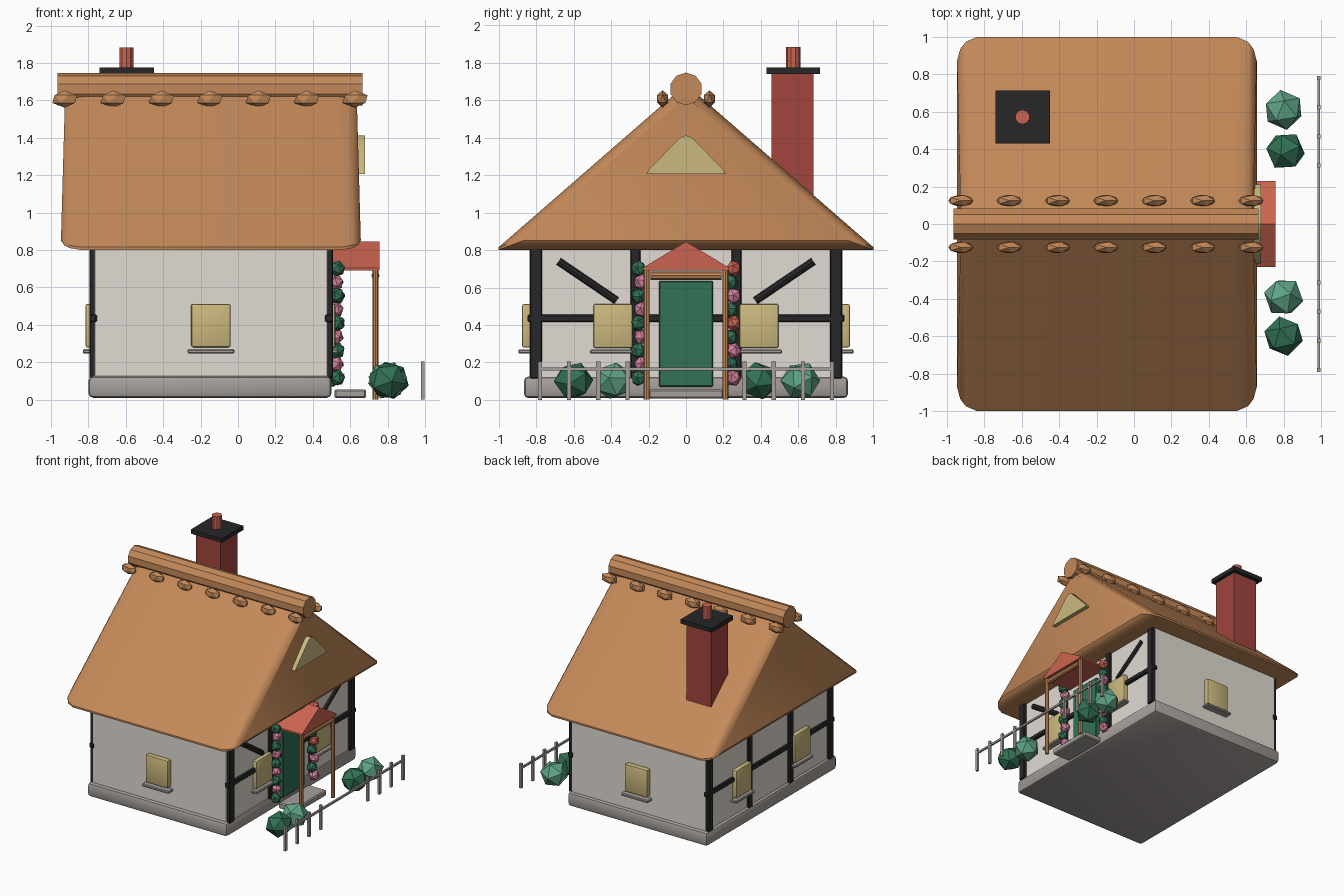
import bpy, bmesh, math, random
from mathutils import Matrix, Vector, Euler

if "Cube" in bpy.data.objects:
    bpy.data.objects.remove(bpy.data.objects["Cube"])

random.seed(4)

COLOURS = {
    "thatch": (.55, .25, .10), "plaster": (.75, .71, .65), "stone": (.38, .35, .33),
    "timber": (.02, .02, .022), "window yellow": (.60, .48, .21), "dark green": (.032, .17, .09),
    "light green": (.115, .38, .24), "brick red": (.36, .06, .048), "coral": (.60, .127, .08),
    "pink": (.68, .22, .35)}
MATS = {}
for key, rgb in COLOURS.items():
    MATS[key] = bpy.data.materials.new(key)
    MATS[key].diffuse_color = (*rgb, 1)


def finish(name, bm, mat, smooth=True):
    bmesh.ops.recalc_face_normals(bm, faces=bm.faces)
    me = bpy.data.meshes.new(name)
    bm.to_mesh(me)
    bm.free()
    if smooth:
        me.shade_smooth()
        me.set_sharp_from_angle(angle=math.radians(32))
    me.materials.append(MATS[mat])
    ob = bpy.data.objects.new(name, me)
    bpy.context.collection.objects.link(ob)
    return ob


def box(name, x, y, z, mat, bevel=0.0, segs=2):
    """Box from (min, max) ranges."""
    bm = bmesh.new()
    size = [b - a for a, b in (x, y, z)]
    mid = [(a + b) / 2 for a, b in (x, y, z)]
    bmesh.ops.create_cube(bm, size=1, matrix=Matrix.Translation(mid) @ Matrix.Diagonal((*size, 1)))
    if bevel:
        bmesh.ops.bevel(bm, geom=bm.edges[:], offset=bevel, segments=segs, affect='EDGES', profile=.5)
    return finish(name, bm, mat)


def rod(name, a, b, r, mat, sides=8):
    """Cylinder between two points."""
    a, b = Vector(a), Vector(b)
    bm = bmesh.new()
    m = Matrix.Translation((a + b) / 2) @ (b - a).to_track_quat('Z', 'Y').to_matrix().to_4x4()
    bmesh.ops.create_cone(bm, cap_ends=True, segments=sides, radius1=r, radius2=r,
                          depth=(b - a).length, matrix=m)
    return finish(name, bm, mat, sides > 8)


def blob(name, pos, size, mat, turn=True):
    """Faceted low-poly lump."""
    bm = bmesh.new()
    rot = Euler([random.uniform(0, 6) for _ in range(3)]).to_matrix().to_4x4() if turn else Matrix()
    m = Matrix.Translation(pos) @ Matrix.Diagonal((*size, 1)) @ rot
    bmesh.ops.create_icosphere(bm, subdivisions=1, radius=1, matrix=m)
    return finish(name, bm, mat, False)


def loft(name, sections, mat):
    """Skin a row of equal-length cross-sections and cap the ends."""
    bm = bmesh.new()
    rows = [[bm.verts.new(p) for p in s] for s in sections]
    n = len(rows[0])
    for r0, r1 in zip(rows, rows[1:]):
        for i in range(n):
            bm.faces.new((r0[i], r0[(i + 1) % n], r1[(i + 1) % n], r1[i]))
    bm.faces.new(rows[0])
    bm.faces.new(rows[-1])
    return finish(name, bm, mat)


# House body
box("plinth", (-.80, .50), (-.865, .865), (.01, .125), "stone", .025)
box("walls", (-.775, .485), (-.835, .835), (.10, .83), "plaster", .01, 1)


# Thatched roof: triangular section shrinking at the rounded gable ends
def roof_section(x, inset):
    y, z0 = 1 - inset * 2.6, .80 + inset
    zt = 1.685 - inset * 1.3
    pts = [(-y, z0), (y, z0), (y, z0 + .015), (0, zt), (-y, z0 + .015)]
    mid = -.145
    return [(mid + (x - mid) * (1 - .035 * (q - .8)), p, q) for p, q in pts]


profile = [(.695, 0), (.755, .01), (.785, .025), (.803, .05)]
loft("thatched_roof",
     [roof_section(-.145 - d, i) for d, i in reversed(profile)] +
     [roof_section(-.145 + d, i) for d, i in profile], "thatch")

# Ridge roll and its knots
rod("ridge_roll", (-.965, 0, 1.66), (.665, 0, 1.66), .087, "thatch", 10)
for side in (-1, 1):
    for i in range(7):
        blob("ridge_knot", (-.926 + i * .2587, side * .125, 1.607), (.075, .034, .046), "thatch", False)

# Chimney
box("chimney_stack", (-.71, -.48), (.455, .68), (1.0, 1.745), "brick red")
box("chimney_cap", (-.74, -.45), (.43, .715), (1.74, 1.775), "timber")
rod("chimney_pot", (-.597, .572, 1.77), (-.597, .572, 1.883), .039, "coral", 10)

# Timber framing on both gable walls
for wall, x in (("right", (.465, .508)), ("left", (-.795, -.755))):
    for side in (-1, 1):
        for yc, w in ((.80, .032), (.27, .026)):
            box(wall + "_wall_post", x, (side * yc - w, side * yc + w), (.115, .82), "timber", .006, 1)
    box(wall + "_wall_rail", x, (-.845, .845), (.415, .455), "timber", .006, 1)
for side in (-1, 1):
    rod("diagonal_brace", (.485, side * .68, .74), (.485, side * .37, .53), .021, "timber")

# Windows with sills: one on each long wall, two on each gable wall
for side in (-1, 1):
    y0, y1 = sorted((side * .825, side * .875))
    box("long_wall_window", (-.25, -.04), (y0, y1), (.28, .512), "window yellow", .01)
    y0, y1 = sorted((side * .825, side * .895))
    box("long_wall_sill", (-.27, -.02), (y0, y1), (.247, .27), "stone", .006, 1)
    for xa, xb, xs in ((.47, .52, .535), (-.77, -.815, -.83)):
        yc = side * .39
        box("gable_wall_window", sorted((xa, xb)), (yc - .104, yc + .104), (.278, .512), "window yellow", .01)
        box("gable_wall_sill", sorted((xa, xs)), (yc - .122, yc + .122), (.247, .27), "stone", .006, 1)

# Attic window in the front gable
attic = [(-.21, 1.207), (.21, 1.207), (.20, 1.228), (.03, 1.402), (0, 1.412), (-.03, 1.402), (-.20, 1.228)]
loft("attic_window", [[(x, y, z) for y, z in attic] for x in (.61, .68)], "window yellow")

# Door, step and porch
box("door", (.47, .52), (-.145, .145), (.07, .635), "dark green", .006, 1)
box("door_step", (.515, .685), (-.20, .20), (.008, .055), "stone", .008, 1)
porch = [(-.23, .69), (.23, .69), (.23, .705), (0, .845), (-.23, .705)]
loft("porch_roof", [[(x, y, z) for y, z in porch] for x in (.48, .757)], "coral")
for side in (-1, 1):
    rod("porch_post", (.735, side * .21, .002), (.735, side * .21, .70), .016, "thatch")
rod("porch_beam", (.735, -.19, .663), (.735, .19, .663), .022, "thatch")

# Climbing flowers beside the door
vines = {-1: ["dark green", "pink"] * 4 + ["dark green"],
         1: ["pink", "dark green", "pink", "dark green", "coral", "dark green", "pink", "dark green", "coral"]}
for side, colours in vines.items():
    for i, c in enumerate(colours):
        blob("climbing_flower", (.527 + .004 * (-1) ** i, side * (.245 + .008 * (-1) ** i), .117 + i * .073),
             (.043, .043, .045), c)

# Bushes
for x, y, c in ((.80, .61, "light green"), (.81, .39, "dark green"),
                (.80, -.39, "light green"), (.80, -.60, "dark green")):
    blob("bush", (x, y, .103), (.108, .108, .104), c)

# Picket fence
for side in (-1, 1):
    for i in range(4):
        y = side * (.312 + i * .156)
        box("fence_picket", (.979, .997), (y - .011, y + .011), (0, .205), "stone")
box("fence_rail", (.981, .995), (-.785, .785), (.157, .173), "stone")

for m in bpy.data.materials:
    if m.users and not m.is_grease_pencil:
        m.use_nodes = True
        m.node_tree.nodes["Principled BSDF"].inputs["Base Color"].default_value = m.diffuse_color
